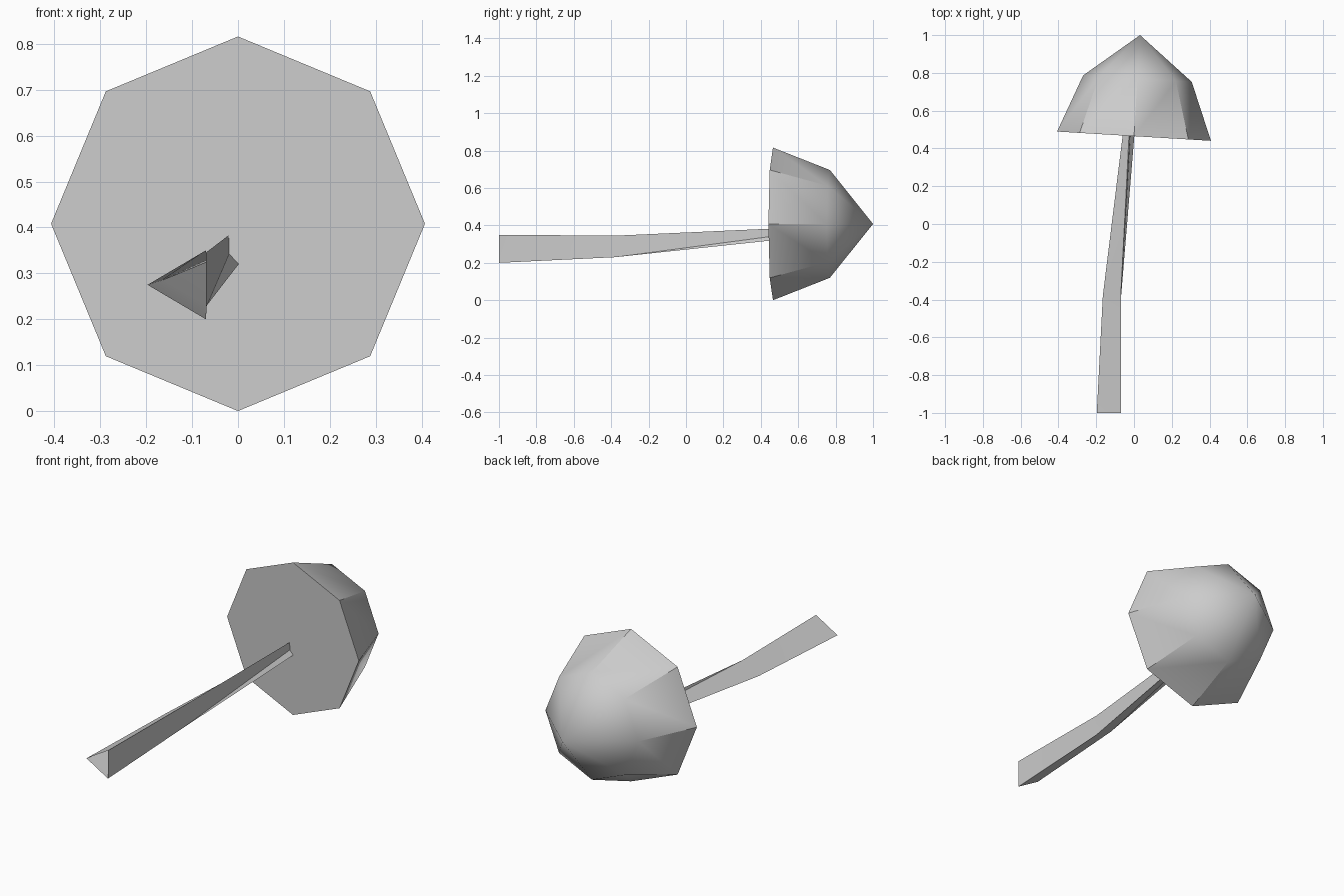
import bpy, bmesh, math
from mathutils import Vector, Matrix

cube = bpy.data.objects.get("Cube")
if cube:
    bpy.data.objects.remove(cube, do_unlink=True)

grey = bpy.data.materials.new("plain grey")
grey.use_nodes = True
colour = (0.6, 0.6, 0.6, 1)
grey.diffuse_color = colour
grey.node_tree.nodes["Principled BSDF"].inputs["Base Color"].default_value = colour


def finish(bm, name):
    mesh = bpy.data.meshes.new(name)
    bm.to_mesh(mesh)
    bm.free()
    mesh.materials.append(grey)
    obj = bpy.data.objects.new(name, mesh)
    bpy.context.collection.objects.link(obj)
    bpy.ops.object.select_all(action='DESELECT')
    obj.select_set(True)
    bpy.context.view_layer.objects.active = obj
    bpy.ops.object.shade_smooth_by_angle(angle=math.radians(30))
    return obj


# Cap: eight-sided dome on a flat underside, lying along +y with a slight yaw
SIDES = 8
bm = bmesh.new()
rings = []
for radius, height in ((0.408, 0), (0.288, 0.305)):
    rings.append([bm.verts.new((radius * math.cos(math.tau * i / SIDES),
                                radius * math.sin(math.tau * i / SIDES), height))
                  for i in range(SIDES)])
tip = bm.verts.new((0, 0, 0.536))
rim, shoulder = rings
for i in range(SIDES):
    j = (i + 1) % SIDES
    bm.faces.new((rim[i], rim[j], shoulder[j], shoulder[i]))
    bm.faces.new((shoulder[i], shoulder[j], tip))
bm.faces.new(rim[::-1])
turn = Matrix.Rotation(-0.06, 4, 'Z') @ Matrix.Rotation(-math.pi / 2, 4, 'X')
bm.transform(Matrix.Translation((0, 0.465, 0.408)) @ turn)
finish(bm, "mushroom_cap")

# Stem: open, bent three-sided tube that twists and tapers up into the cap
sections = [
    [(-0.07, -1, 0.35), (-0.07, -1, 0.20), (-0.197, -1, 0.275)],
    [(-0.07, -0.38, 0.345), (-0.068, -0.38, 0.23), (-0.165, -0.38, 0.285)],
    [(0.007, 0.93, 0.404), (0.04, 0.93, 0.37), (-0.003, 0.93, 0.358)],
]
bm = bmesh.new()
loops = [[bm.verts.new(Vector(p)) for p in section] for section in sections]
for low, high in zip(loops, loops[1:]):
    for i in range(3):
        j = (i + 1) % 3
        bm.faces.new((low[i], low[j], high[i]))
        bm.faces.new((low[j], high[j], high[i]))
bmesh.ops.recalc_face_normals(bm, faces=bm.faces)
finish(bm, "mushroom_stem")
